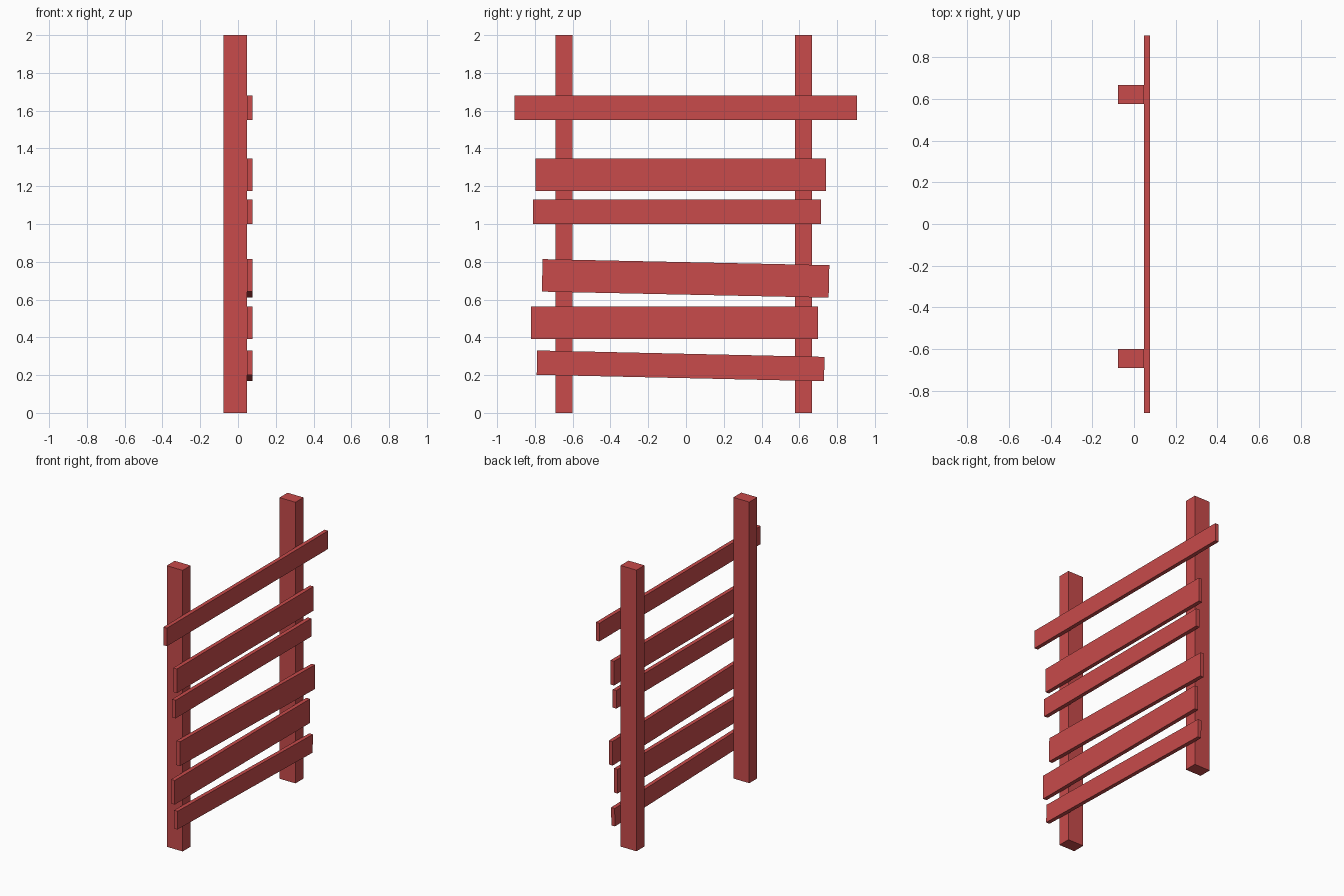
import bpy
import math

if "Cube" in bpy.data.objects:
    bpy.data.objects.remove(bpy.data.objects["Cube"])

red = bpy.data.materials.new("red_paint")
red.diffuse_color = (0.58, 0.07, 0.07, 1)
red.use_nodes = True
red.node_tree.nodes["Principled BSDF"].inputs["Base Color"].default_value = red.diffuse_color


def box(name, center, size, tilt=0.0):
    bpy.ops.mesh.primitive_cube_add(size=1, location=center, rotation=(tilt, 0, 0))
    ob = bpy.context.object
    ob.name = name
    ob.scale = size
    bpy.ops.object.transform_apply(location=False, rotation=False, scale=True)
    ob.data.materials.append(red)
    return ob


BACK, FACE, FRONT = -0.077, 0.048, 0.076

# Two upright posts
for side, y in (("left", -0.646), ("right", 0.622)):
    box(f"{side}_post", ((BACK + FACE) / 2, y, 1.0), (FACE - BACK, 0.09, 2.0))

# Planks: start y, end y, centre z at start, centre z at end, height
planks = [
    (-0.908, 0.906, 1.615, 1.615, 0.129),
    (-0.796, 0.741, 1.260, 1.260, 0.172),
    (-0.810, 0.715, 1.064, 1.064, 0.129),
    (-0.761, 0.757, 0.728, 0.696, 0.172),
    (-0.820, 0.700, 0.476, 0.476, 0.172),
    (-0.789, 0.732, 0.266, 0.232, 0.129),
]
for i, (y0, y1, z0, z1, h) in enumerate(planks, 1):
    box(f"plank_{i}",
        ((FACE + FRONT) / 2, (y0 + y1) / 2, (z0 + z1) / 2),
        (FRONT - FACE, math.hypot(y1 - y0, z1 - z0), h),
        math.atan2(z1 - z0, y1 - y0))
